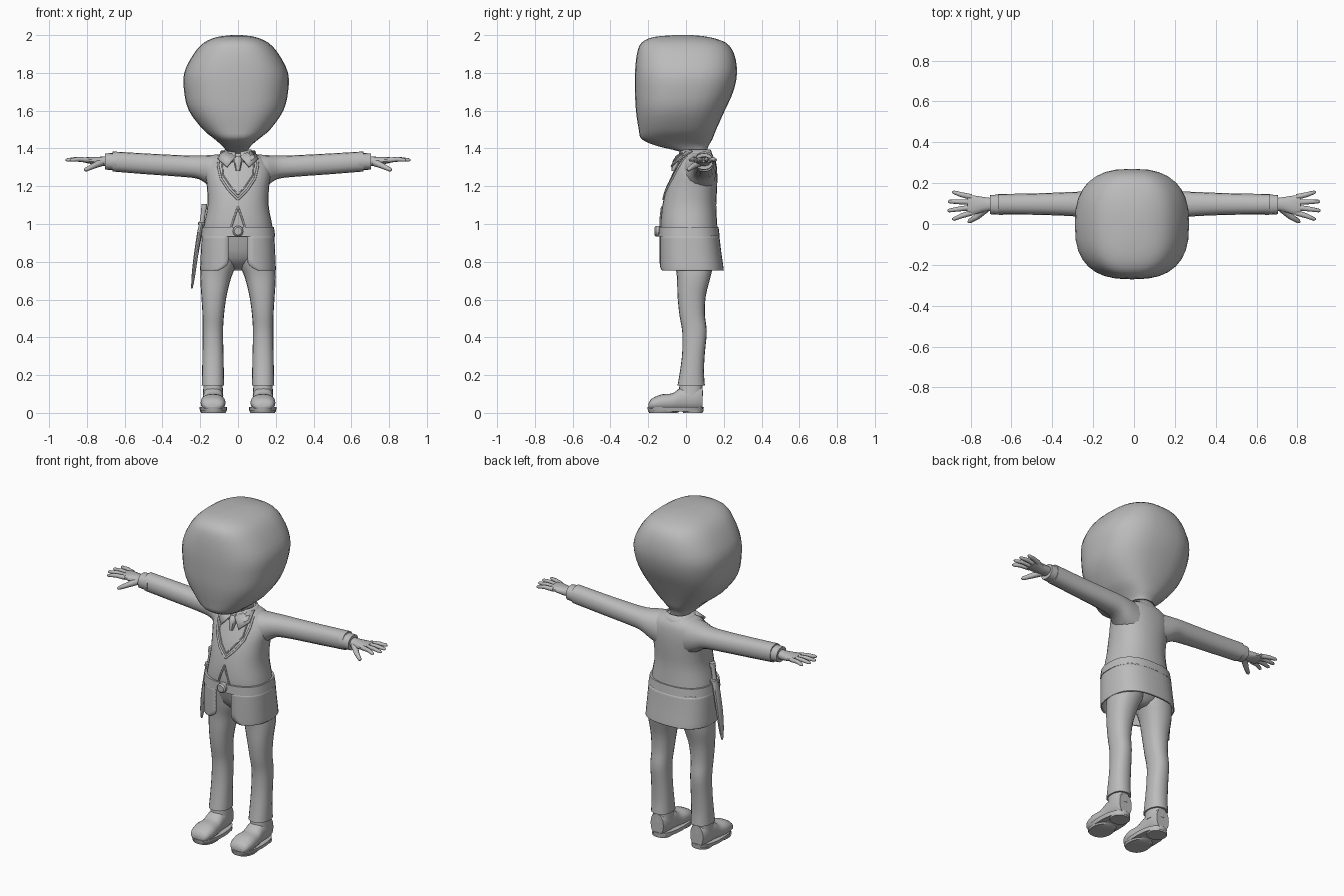
import bpy, bmesh, math
from mathutils import Vector

cube = bpy.data.objects.get("Cube")
if cube:
    bpy.data.objects.remove(cube, do_unlink=True)

grey = bpy.data.materials.new("plain grey")
grey.use_nodes = True
grey.diffuse_color = (0.5, 0.5, 0.5, 1)
grey.node_tree.nodes["Principled BSDF"].inputs["Base Color"].default_value = (0.5, 0.5, 0.5, 1)

AXES = {"z": (2, 0, 1), "x": (0, 1, 2), "y": (1, 0, 2)}


def finish(obj, angle=40):
    """Give an object its material and smooth shading."""
    obj.data.materials.append(grey)
    bpy.ops.object.select_all(action="DESELECT")
    obj.select_set(True)
    bpy.context.view_layer.objects.active = obj
    if obj.type != "MESH":
        bpy.ops.object.convert(target="MESH")
    bpy.ops.object.shade_smooth_by_angle(angle=math.radians(angle))
    return bpy.context.object


def new_mesh(name, bm, thick=0):
    bmesh.ops.recalc_face_normals(bm, faces=bm.faces)
    mesh = bpy.data.meshes.new(name)
    bm.to_mesh(mesh)
    bm.free()
    obj = bpy.data.objects.new(name, mesh)
    bpy.context.collection.objects.link(obj)
    if thick:
        solid = obj.modifiers.new("thickness", "SOLIDIFY")
        solid.thickness = thick
    return finish(obj)


def refine(rings, steps):
    """Spline extra rings between the given ones."""
    out = []
    for i in range(len(rings) - 1):
        quad = [Vector(rings[max(0, min(len(rings) - 1, i + k))]) for k in (-1, 0, 1, 2)]
        a, b, c, d = quad
        for s in range(steps):
            t = s / steps
            out.append(b + ((c - a) + ((a * 2 - b * 5 + c * 4 - d) + (b * 3 - a - c * 3 + d) * t) * t) * t / 2)
    return out + [Vector(rings[-1])]


def loft(name, axis, rings, side=1, sides=20, power=2.3, steps=3, thick=0, gap=None):
    """Skin rounded sections; each ring is position, then low and high on both cross axes."""
    bm = bmesh.new()
    t, u, v = AXES[axis]
    loops = []
    for ring in refine(rings, steps):
        pos, u0, u1, v0, v1 = ring
        start = 0
        if gap:
            start = math.asin((gap(pos) / ((u1 - u0) / 2)) ** (power / 2))
        loop = []
        for i in range(sides + bool(gap)):
            ang = start + (2 * math.pi - 2 * start) * i / sides
            s, c = math.sin(ang), -math.cos(ang)
            co = [0, 0, 0]
            co[t] = pos
            co[u] = (u0 + u1) / 2 + (u1 - u0) / 2 * math.copysign(abs(s) ** (2 / power), s)
            co[v] = (v0 + v1) / 2 + (v1 - v0) / 2 * math.copysign(abs(c) ** (2 / power), c)
            co[0] *= side
            loop.append(bm.verts.new(co))
        loops.append(loop)
    for low, high in zip(loops, loops[1:]):
        for i in range(sides):
            j = (i + 1) % len(low)
            bm.faces.new((low[i], low[j], high[j], high[i]))
    if not thick:
        bm.faces.new(loops[0])
        bm.faces.new(loops[-1])
    return new_mesh(name, bm, thick)


def tube(name, points, radii, flat=1):
    """Round strand through points, one radius for each."""
    curve = bpy.data.curves.new(name, "CURVE")
    curve.dimensions = "3D"
    curve.bevel_depth = 1
    curve.bevel_resolution = 2
    curve.use_fill_caps = True
    spline = curve.splines.new("POLY")
    spline.points.add(len(points) - 1)
    for p, co, r in zip(spline.points, points, radii):
        p.co = (*co, 1)
        p.radius = r
    obj = bpy.data.objects.new(name, curve)
    bpy.context.collection.objects.link(obj)
    return finish(obj, 60)


def plate(name, corners, thick):
    bm = bmesh.new()
    bm.faces.new([bm.verts.new(c) for c in corners])
    return new_mesh(name, bm, thick)


# Head, squared at the face and tapering to the neck
loft("head", "z", [
    (1.36, -.05, .04, -.01, .1), (1.385, -.06, .05, -.04, .11),
    (1.415, -.085, .07, -.16, .12), (1.45, -.125, .11, -.235, .14),
    (1.5, -.185, .17, -.25, .16), (1.6, -.26, .24, -.265, .205),
    (1.7, -.285, .265, -.27, .25), (1.8, -.285, .265, -.27, .27),
    (1.9, -.235, .215, -.26, .255), (1.96, -.18, .16, -.235, .21),
    (1.99, -.11, .09, -.17, .12), (2, -.03, .02, -.06, .03)],
    sides=32, power=2.6)

# Jacket body
TORSO = [(.93, -.19, .19, -.13, .17), (1, -.18, .18, -.135, .165),
         (1.1, -.162, .162, -.125, .16), (1.2, -.165, .165, -.1, .165),
         (1.28, -.175, .175, -.065, .165), (1.34, -.15, .15, -.035, .155),
         (1.375, -.09, .09, -.02, .13)]
loft("jacket_body", "z", TORSO, sides=28)


def chest(x, z, lift=.002):
    """Point on the front of the jacket body."""
    ring = min(refine(TORSO, 12), key=lambda r: abs(r[0] - z))
    half, mid, deep = ring[2], (ring[3] + ring[4]) / 2, (ring[4] - ring[3]) / 2
    return (x, mid - deep * (1 - min(1, abs(x / half)) ** 2.3) ** (1 / 2.3) - lift, z)


# Jacket skirt with an open rounded front, belt and buckle
loft("jacket_skirt", "z", [(.755, -.2, .2, -.14, .2), (.78, -.2, .2, -.141, .197),
                           (.85, -.197, .197, -.142, .187), (.94, -.193, .193, -.142, .176)],
     sides=36, power=2.6, thick=.008, steps=4,
     gap=lambda z: .052 + .05 * max(0, (.8 - z) / .045) ** 2)
loft("belt", "z", [(.935, -.197, .197, -.147, .178), (.985, -.19, .19, -.144, .172)],
     sides=32, power=2.5, steps=1)
loft("buckle", "y", [(-.168, -.02, .02, .942, .982), (-.16, -.028, .028, .934, .99),
                     (-.13, -.028, .028, .934, .99)], steps=1, power=2)

# Neckline, hem opening and collar
for side, word in ((1, "left"), (-1, "right")):
    line = [chest(side * x, z) for x, z in ((.1, 1.36), (.106, 1.31), (.09, 1.24), (.05, 1.18), (0, 1.13))]
    tube(word + "_lapel_edge", line, [.006] * 5)
    inner = [chest(side * x, z) for x, z in ((.085, 1.35), (.08, 1.26), (.04, 1.2), (0, 1.155))]
    tube(word + "_lapel_inner_edge", inner, [.004] * 4)
    tube(word + "_hem_edge", [chest(0, 1.09), chest(side * .018, 1.04), chest(side * .036, .985)], [.005] * 3)
    plate(word + "_collar_flap", [(side * .015, -.055, 1.36), (side * .06, -.082, 1.305),
                                  (side * .105, -.04, 1.345), (side * .09, .03, 1.39),
                                  (side * .05, -.015, 1.385)], .009)
loft("collar", "z", [(1.33, -.11, .11, -.055, .155), (1.395, -.07, .07, -.03, .13)],
     thick=.008, steps=2, gap=lambda z: .015)
loft("neck", "z", [(1.3, -.06, .06, -.02, .12), (1.4, -.05, .05, -.02, .11)])
loft("tie_knot", "z", [(1.28, -.012, .012, -.078, -.04), (1.335, -.022, .022, -.07, -.02),
                       (1.36, -.015, .015, -.05, -.01)], sides=10)

# Limbs, made once for each side
for side, word in ((1, "left"), (-1, "right")):
    loft(word + "_sleeve", "x", [
        (.08, -.03, .155, 1.16, 1.37), (.15, -.01, .16, 1.2, 1.365),
        (.21, .025, .16, 1.238, 1.362), (.3, .038, .157, 1.25, 1.364),
        (.48, .045, .15, 1.263, 1.373), (.665, .047, .147, 1.278, 1.384)], side, 16)
    loft(word + "_cuff", "x", [(.64, .044, .145, 1.284, 1.376), (.705, .048, .142, 1.288, 1.374)],
         side, 16, steps=1)
    loft(word + "_palm", "x", [
        (.68, .066, .126, 1.308, 1.36), (.73, .06, .132, 1.308, 1.356),
        (.78, .046, .14, 1.318, 1.355), (.815, .045, .142, 1.326, 1.352)], side, 14)

    # Four splayed fingers and a lowered thumb
    for finger, base, tip, reach in (("index", .055, .024, .89), ("middle", .081, .066, .913),
                                     ("ring", .107, .11, .91), ("little", .132, .155, .89)):
        middle = ((base + tip) / 2, (reach + .8) / 2)
        tube(f"{word}_{finger}_finger",
             [(side * .795, base, 1.338), (side * middle[1], middle[0], 1.343),
              (side * (reach - .008), tip, 1.339), (side * reach, tip, 1.338)],
             [.014, .012, .009, .004])
    tube(word + "_thumb", [(side * .725, .075, 1.325), (side * .77, .035, 1.305),
                           (side * .805, .013, 1.288), (side * .812, .009, 1.284)],
         [.02, .015, .011, .005])

    # Trouser leg
    loft(word + "_trouser_leg", "z", [
        (.145, .073, .192, -.045, .1), (.22, .075, .19, -.032, .095),
        (.32, .077, .188, -.02, .1), (.43, .079, .187, -.02, .11),
        (.52, .074, .188, -.035, .1), (.62, .06, .194, -.045, .105),
        (.72, .035, .2, -.048, .13), (.8, .004, .193, -.06, .145),
        (.94, -.01, .18, -.08, .15)], side)

    # Shoe: sole, upper and ankle
    loft(word + "_sole", "z", [(.008, .06, .2, -.2, .092), (.03, .058, .205, -.205, .094)],
         side, 24, steps=1)
    loft(word + "_front_tread", "z", [(0, .066, .195, -.195, -.045), (.012, .06, .2, -.2, -.03)],
         side, steps=1)
    loft(word + "_heel", "z", [(0, .078, .186, -.015, .088), (.012, .076, .188, -.02, .09)],
         side, steps=1)
    loft(word + "_shoe_upper", "y", [
        (-.198, .1, .165, .02, .05), (-.182, .076, .188, .015, .075),
        (-.13, .066, .198, .01, .098), (-.07, .073, .192, .01, .104),
        (-.025, .078, .187, .01, .135), (.05, .08, .185, .01, .15),
        (.088, .09, .175, .015, .14)], side)
    loft(word + "_ankle", "z", [(.09, .078, .186, -.04, .09), (.2, .085, .18, -.03, .085)], side)

# Trouser seat
loft("trouser_seat", "z", [(.76, -.03, .03, .01, .09), (.82, -.14, .14, -.06, .145),
                           (.95, -.175, .175, -.1, .155)])

# Sheathed knife hung from the belt
loft("knife_sheath", "z", [(.658, -.248, -.24, -.004, .008), (.72, -.246, -.228, -.018, .02),
                           (.82, -.236, -.213, -.026, .026), (.95, -.217, -.19, -.026, .026),
                           (1, -.206, -.18, -.025, .025)], sides=12)
loft("knife_guard", "z", [(.995, -.212, -.174, -.033, .033), (1.01, -.21, -.172, -.033, .033)],
     sides=12, steps=1)
tube("knife_handle", [(-.192, 0, 1), (-.185, 0, 1.05), (-.18, 0, 1.085)], [.013, .012, .014])
loft("knife_pommel", "z", [(1.08, -.195, -.164, -.018, .018), (1.105, -.192, -.163, -.018, .018)],
     sides=12, steps=1)
